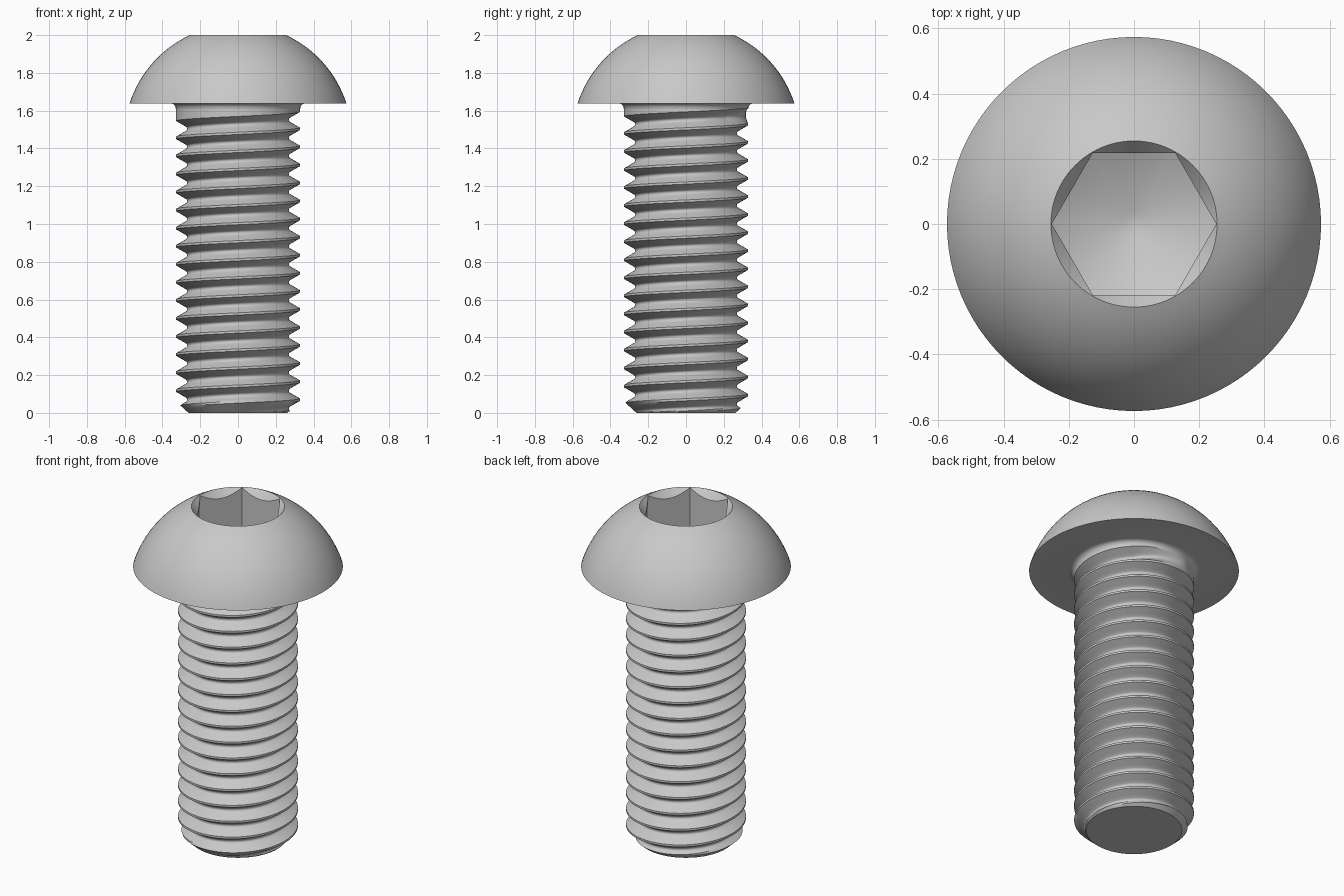
import bpy, bmesh
from math import sin, cos, pi, tau, radians

cube = bpy.data.objects.get("Cube")
if cube:
    bpy.data.objects.remove(cube, do_unlink=True)

SEG = 96
SHANK_R = 0.328
HEAD_Z, HEAD_R = 1.639, 0.574
RIM_R = 0.255
HEX_FLAT = 0.2186
PITCH = 0.0956

steel = bpy.data.materials.new("grey_steel")
steel.use_nodes = True
GREY = (0.58, 0.58, 0.58, 1)
steel.diffuse_color = GREY
steel.node_tree.nodes["Principled BSDF"].inputs["Base Color"].default_value = GREY


def finish(bm, name):
    bmesh.ops.recalc_face_normals(bm, faces=bm.faces)
    mesh = bpy.data.meshes.new(name)
    bm.to_mesh(mesh)
    bm.free()
    mesh.materials.append(steel)
    obj = bpy.data.objects.new(name, mesh)
    bpy.context.collection.objects.link(obj)
    bpy.ops.object.select_all(action='DESELECT')
    obj.select_set(True)
    bpy.context.view_layer.objects.active = obj
    bpy.ops.object.shade_smooth_by_angle(angle=radians(35))
    return obj


def hex_radius(a):
    return HEX_FLAT / cos(a % (pi / 3) - pi / 6)


def circle(r, z):
    return lambda a: (r, z)


# Head: neck fillet, flat underside, dome, countersunk hex socket, drilled floor
def build_head():
    rings = []
    fillet = 0.03
    for i in range(6):
        t = i / 5 * pi / 2
        rings.append(circle(SHANK_R + 0.001 + fillet * (1 - cos(t)),
                            HEAD_Z - fillet + fillet * sin(t)))
    dome_z, dome_r = 1.4532, 0.6033
    for i in range(17):
        t = 0.3131 + (1.1344 - 0.3131) * i / 16
        rings.append(circle(dome_r * cos(t), dome_z + dome_r * sin(t)))
    rings.append(lambda a: (hex_radius(a), 2 - 1.2 * (RIM_R - hex_radius(a))))
    rings.append(lambda a: (hex_radius(a), 1.63 + 0.5 * hex_radius(a)))
    rings.append(circle(0.037, 1.6485))

    bm = bmesh.new()
    loops = []
    for ring in rings:
        loop = []
        for j in range(SEG):
            a = tau * j / SEG
            r, z = ring(a)
            loop.append(bm.verts.new((r * cos(a), r * sin(a), z)))
        loops.append(loop)
    for low, high in zip(loops, loops[1:]):
        for j in range(SEG):
            k = (j + 1) % SEG
            bm.faces.new((low[j], low[k], high[k], high[j]))
    bm.faces.new(loops[-1])
    finish(bm, "button_head")


# Shank: rows follow the helix, clipped flat at both ends
def build_shank():
    # (fraction of pitch, groove depth) from one crest to the next
    half = [(0.0625, 0), (0.17, 0.0178), (0.28, 0.036), (0.38, 0.0526),
            (0.42, 0.0565), (0.46, 0.0587)]
    profile = half + [(1 - f, d) for f, d in reversed(half)]
    rows = [(k, f, d) for k in range(-2, 19) for f, d in profile]
    per_turn = len(profile)
    start, top = 0.07, 1.625

    bm = bmesh.new()
    grid = []
    for k, f, d in rows:
        line = []
        for j in range(SEG):
            a = tau * j / SEG
            z = start + PITCH * (k + f + j / SEG)
            z = min(max(z, 0), top)
            groove = start + PITCH * (k + 0.5 + j / SEG)
            fade = min(max((1.58 - groove) / 0.015, 0), 1)
            r = min(SHANK_R - d * fade, 0.262 + z * 1.1)
            line.append(bm.verts.new((r * cos(a), r * sin(a), z)))
        grid.append(line)
    for i in range(len(rows) - per_turn - 1):
        for j in range(SEG):
            if j + 1 < SEG:
                right, right_up = grid[i][j + 1], grid[i + 1][j + 1]
            else:
                right, right_up = grid[i + per_turn][0], grid[i + per_turn + 1][0]
            bm.faces.new((grid[i][j], right, right_up, grid[i + 1][j]))
    bmesh.ops.remove_doubles(bm, verts=bm.verts, dist=0.00002)
    loose = [v for v in bm.verts if not v.link_faces]
    bmesh.ops.delete(bm, geom=loose, context='VERTS')
    # Flat tip
    edge = [e for e in bm.edges if e.is_boundary
            and all(v.co.z < 0.0001 for v in e.verts)]
    bmesh.ops.holes_fill(bm, edges=edge, sides=0)
    finish(bm, "threaded_shank")


build_head()
build_shank()
